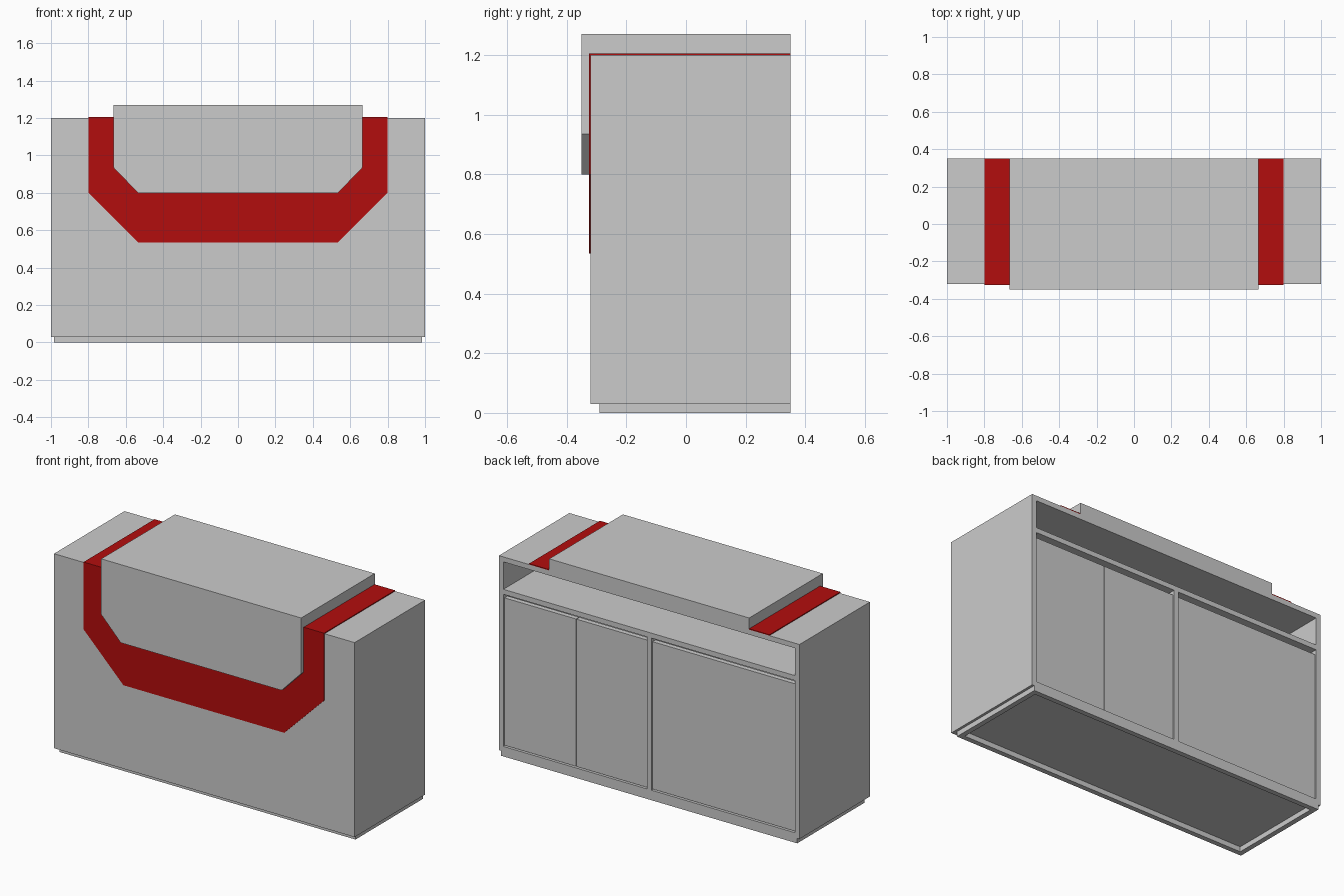
import bpy, bmesh

if "Cube" in bpy.data.objects:
    bpy.data.objects.remove(bpy.data.objects["Cube"])

T = 0.03                      # board thickness
FRONT, BACK = -0.32, 0.35     # carcass depth limits


def finish(name, bm, mat=None):
    bmesh.ops.recalc_face_normals(bm, faces=bm.faces)
    me = bpy.data.meshes.new(name)
    bm.to_mesh(me)
    bm.free()
    ob = bpy.data.objects.new(name, me)
    bpy.context.collection.objects.link(ob)
    if mat:
        me.materials.append(mat)
    return ob


def box(name, x, y, z, mat=None):
    """Box from (min, max) ranges."""
    bm = bmesh.new()
    bmesh.ops.create_cube(bm, size=1)
    for v in bm.verts:
        for i, (lo, hi) in enumerate((x, y, z)):
            v.co[i] = hi if v.co[i] > 0 else lo
    return finish(name, bm, mat)


def panel(name, half, y0, y1, mat=None):
    """Mirror a right-hand x/z outline and extrude it from y0 to y1."""
    pts = half + [(-x, z) for x, z in reversed(half)]
    bm = bmesh.new()
    face = bm.faces.new([bm.verts.new((x, y0, z)) for x, z in pts])
    ext = bmesh.ops.extrude_face_region(bm, geom=[face])
    verts = [g for g in ext["geom"] if isinstance(g, bmesh.types.BMVert)]
    bmesh.ops.translate(bm, verts=verts, vec=(0, y1 - y0, 0))
    return finish(name, bm, mat)


red = bpy.data.materials.new("red")
red.diffuse_color = (0.45, 0.004, 0.004, 1)
red.use_nodes = True
red.node_tree.nodes["Principled BSDF"].inputs["Base Color"].default_value = red.diffuse_color

# Carcass boards
inner = (-1 + T, 1 - T)
box("front_panel", inner, (FRONT, FRONT + T), (T, 1.2))
box("top_board", inner, (FRONT + T, BACK), (1.2 - T, 1.2))
box("open_shelf", inner, (FRONT + T, BACK), (0.975, 1.005))
box("floor_board", inner, (FRONT + T, BACK), (T, 2 * T))
box("centre_divider", (-T / 2, T / 2), (FRONT + T, BACK), (2 * T, 0.975))
for side, s in (("left", -1), ("right", 1)):
    box(f"{side}_side", sorted((s, s * (1 - T))), (FRONT, BACK), (T, 1.2))

# Back doors, slightly recessed, with a finger gap above
for name, x in (("wide_door", (-0.97, -0.015)),
                ("inner_door", (0.015, 0.490)),
                ("outer_door", (0.494, 0.97))):
    box(name, x, (BACK - 0.01 - T, BACK - 0.01), (0.064, 0.95))

# Plinth frame, open underneath
PX, PY = 0.985, -0.29
box("plinth_front", (-PX, PX), (PY, PY + T), (0, T))
box("plinth_back", (-PX, PX), (BACK - T, BACK), (0, T))
for side, s in (("left", -1), ("right", 1)):
    box(f"plinth_{side}", sorted((s * PX, s * (PX - T))),
        (PY + T, BACK - T), (0, T))

# Raised counter wrapping over the front
panel("counter_front", [(0.535, 0.8), (0.665, 0.935), (0.665, 1.27)],
      -0.35, FRONT)
box("counter_top", (-0.665, 0.665), (FRONT, BACK), (1.2, 1.27))

# Red band: U-shaped front and two top strips
panel("band_front", [(0.535, 0.535), (0.8, 0.8), (0.8, 1.205),
                     (0.665, 1.205), (0.665, 0.935), (0.535, 0.8)],
      FRONT - 0.005, FRONT, red)
for side, s in (("left", -1), ("right", 1)):
    box(f"band_top_{side}", sorted((s * 0.665, s * 0.8)),
        (FRONT, BACK), (1.2, 1.205), red)
